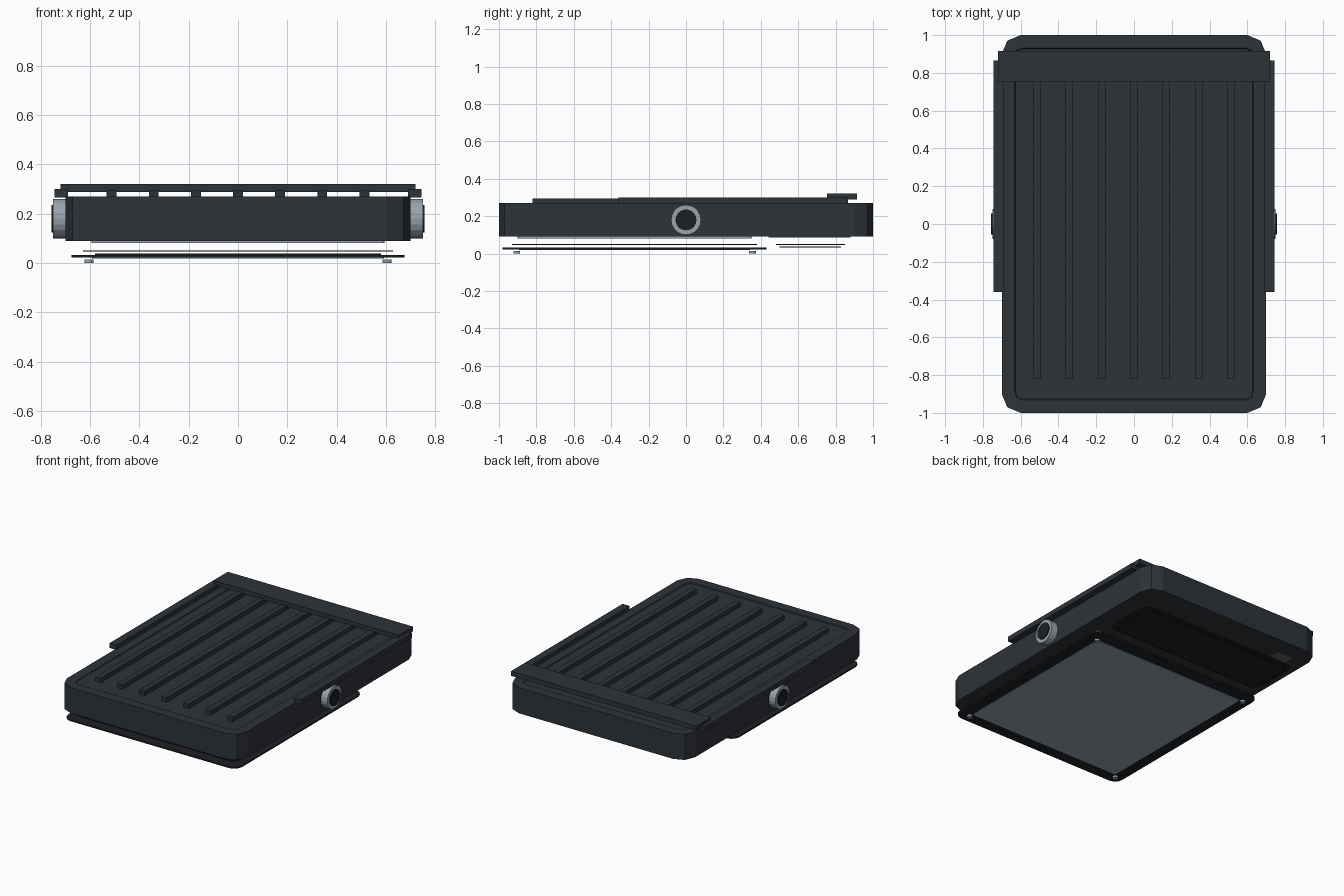
import bpy, bmesh, math
from mathutils import Matrix

if "Cube" in bpy.data.objects:
    bpy.data.objects.remove(bpy.data.objects["Cube"])


def material(name, rgb):
    m = bpy.data.materials.new(name)
    m.diffuse_color = (*rgb, 1)
    m.use_nodes = True
    m.node_tree.nodes["Principled BSDF"].inputs["Base Color"].default_value = m.diffuse_color
    return m


DARK = material("dark_casing", (0.027, 0.033, 0.041))
BLACK = material("black_trim", (0.012, 0.014, 0.017))
SILVER = material("silver", (0.32, 0.37, 0.42))
GREY = material("dark_grey", (0.10, 0.11, 0.12))


def finish(name, bm, mat):
    bmesh.ops.recalc_face_normals(bm, faces=bm.faces)
    me = bpy.data.meshes.new(name)
    bm.to_mesh(me)
    bm.free()
    me.materials.append(mat)
    ob = bpy.data.objects.new(name, me)
    bpy.context.collection.objects.link(ob)
    return ob


def slab(name, x, y, z, mat, radius=0.0, segs=2, recess=None):
    """Box over ranges x, y, z with rounded vertical corners."""
    bm = bmesh.new()
    corners = ((x[1], y[1], 1, 1), (x[0], y[1], -1, 1),
               (x[0], y[0], -1, -1), (x[1], y[0], 1, -1))
    verts = []
    for i, (cx, cy, sx, sy) in enumerate(corners):
        for k in range(segs + 1 if radius else 1):
            a = math.pi / 2 * (i + k / segs)
            verts.append(bm.verts.new((cx - sx * radius + radius * math.cos(a),
                                       cy - sy * radius + radius * math.sin(a), z[0])))
    base = bm.faces.new(verts)
    ext = bmesh.ops.extrude_face_region(bm, geom=[base], use_keep_orig=True)
    top_verts = [v for v in ext["geom"] if isinstance(v, bmesh.types.BMVert)]
    bmesh.ops.translate(bm, vec=(0, 0, z[1] - z[0]), verts=top_verts)
    if recess:
        bmesh.ops.recalc_face_normals(bm, faces=bm.faces)
        top = next(f for f in bm.faces if all(v.co.z > z[1] - 1e-5 for v in f.verts))
        # sunken panel: inset, then a short vertical wall
        bmesh.ops.inset_region(bm, faces=[top], thickness=recess[0])
        bmesh.ops.inset_region(bm, faces=[top], thickness=0.004, depth=-recess[1])
    return finish(name, bm, mat)


def disc(name, r, depth, centre, mat, axis="Z", segs=20):
    bm = bmesh.new()
    rot = Matrix.Rotation(math.pi / 2, 4, "Y") if axis == "X" else Matrix()
    bmesh.ops.create_cone(bm, cap_ends=True, segments=segs, radius1=r, radius2=r,
                          depth=depth, matrix=Matrix.Translation(centre) @ rot)
    return finish(name, bm, mat)


# Main casing with a shallow sunken top
slab("casing", (-0.70, 0.70), (-1, 1), (0.09, 0.27), DARK, 0.10, recess=(0.07, 0.006))

# Ribs running along the top
for i in range(-3, 4):
    x = i * 0.171
    slab(f"rib_{i + 4}", (x - 0.02, x + 0.02), (-0.82, 0.86), (0.262, 0.295), DARK)

# Rear cross bar
slab("rear_bar", (-0.72, 0.72), (0.755, 0.915), (0.288, 0.32), DARK)

for s, side in ((1, "right"), (-1, "left")):
    # Side rails
    slab(f"{side}_rail", tuple(sorted((s * 0.69, s * 0.745))), (-0.36, 0.865),
         (0.265, 0.30), DARK)
    # Side knobs
    disc(f"{side}_knob_ring", 0.08, 0.06, (s * 0.72, 0, 0.18), SILVER, "X")
    disc(f"{side}_knob_cap", 0.056, 0.06, (s * 0.727, 0, 0.18), BLACK, "X")

# Underside stack: backing, gasket, base plate, inset panel
slab("backing_panel", (-0.595, 0.595), (-0.90, 0.35), (0.08, 0.09), SILVER, 0.01)
slab("base_gasket", (-0.63, 0.63), (-0.93, 0.38), (0.046, 0.051), BLACK, 0.05, 3)
slab("base_plate", (-0.675, 0.675), (-0.98, 0.43), (0.022, 0.032), BLACK, 0.06, 3)
slab("base_panel", (-0.592, 0.592), (-0.892, 0.342), (0.018, 0.023), SILVER, 0.01)

# Rear hatch and its strap
slab("hatch_gasket", (-0.61, 0.61), (0.48, 0.85), (0.046, 0.050), BLACK, 0.05, 3)
slab("hatch_plate", (-0.58, 0.58), (0.50, 0.83), (0.033, 0.038), BLACK, 0.04, 3)
slab("hatch_strap", (-0.58, -0.46), (0.44, 0.88), (0.087, 0.091), GREY)

# Corner screws under the base plate
for x in (-0.605, 0.605):
    for y in (-0.905, 0.355):
        disc("corner_screw", 0.018, 0.014, (x, y, 0.007), SILVER, segs=12)
